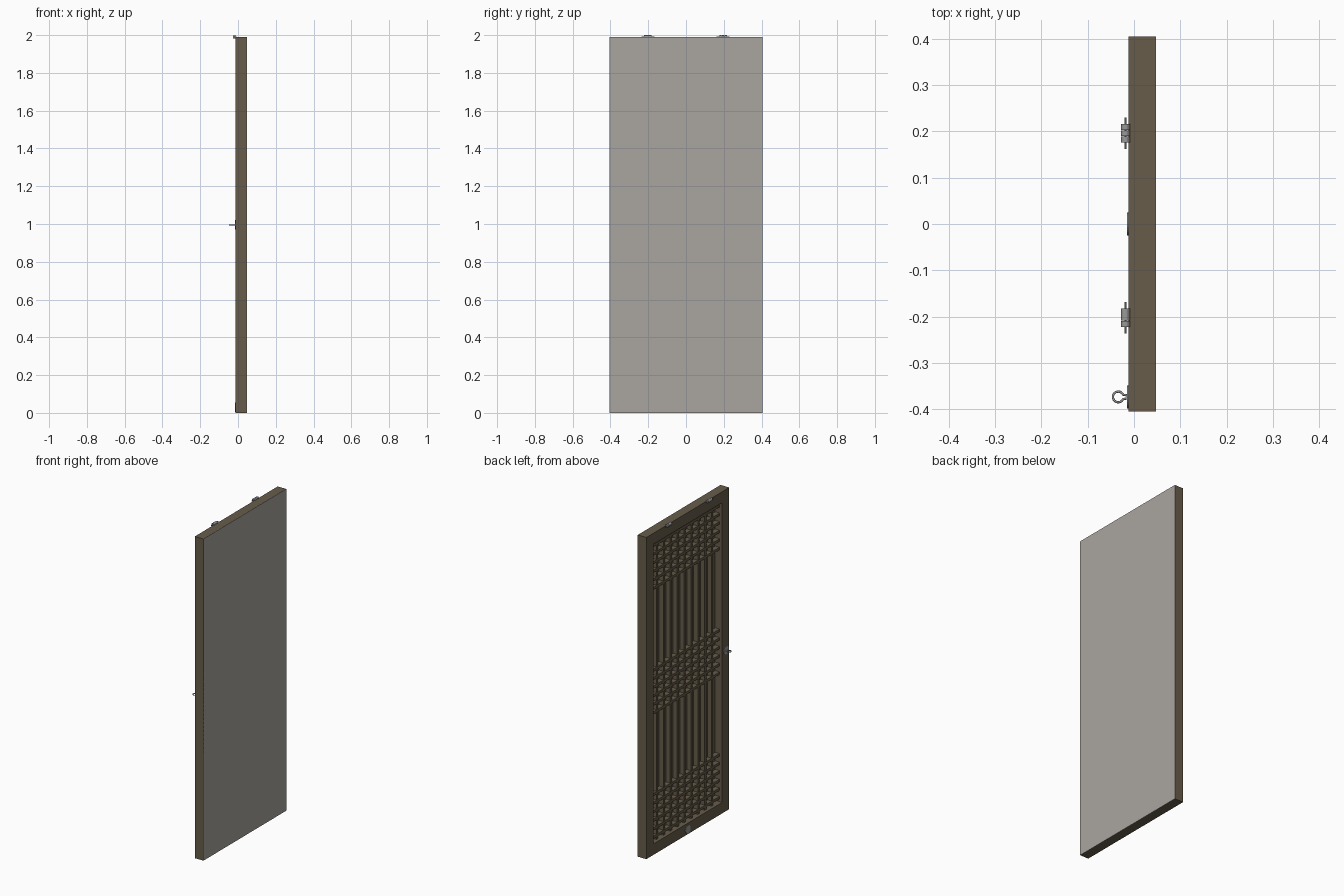
import bpy, bmesh, math
from mathutils import Vector

if "Cube" in bpy.data.objects:
    bpy.data.objects.remove(bpy.data.objects["Cube"])

def mat(name, c):
    m = bpy.data.materials.new(name)
    m.diffuse_color = (*c, 1)
    m.use_nodes = True
    m.node_tree.nodes["Principled BSDF"].inputs["Base Color"].default_value = m.diffuse_color
    return m

WOOD = mat("brown wood", (0.135, 0.108, 0.068))
PAPER = mat("grey paper", (0.40, 0.375, 0.35))
METAL = mat("grey metal", (0.32, 0.32, 0.32))

def finish(name, bm, m):
    bmesh.ops.recalc_face_normals(bm, faces=bm.faces)
    me = bpy.data.meshes.new(name)
    bm.to_mesh(me)
    bm.free()
    me.materials.append(m)
    ob = bpy.data.objects.new(name, me)
    bpy.context.collection.objects.link(ob)
    return ob

def box(name, x0, x1, y0, y1, z0, z1, m):
    bm = bmesh.new()
    bmesh.ops.create_cube(bm, size=1)
    for v in bm.verts:
        v.co = ((x0 + x1) / 2 + v.co.x * (x1 - x0),
                (y0 + y1) / 2 + v.co.y * (y1 - y0),
                (z0 + z1) / 2 + v.co.z * (z1 - z0))
    return finish(name, bm, m)

def cylinder(name, r, length, loc, axis, m, n=16):
    bm = bmesh.new()
    bmesh.ops.create_cone(bm, cap_ends=True, segments=n, radius1=r, radius2=r, depth=length)
    rot = Vector((0, 0, 1)).rotation_difference(Vector(axis))
    for v in bm.verts:
        v.co = rot @ v.co + Vector(loc)
    return finish(name, bm, m)

X0, X1, W, H, F = -0.012, 0.046, 0.405, 1.99, 0.068

# mitred frame: four members, each a prism between outer and inner corners
outer = [(-W, 0), (W, 0), (W, H), (-W, H)]
inner = [(-W + F, F), (W - F, F), (W - F, H - F), (-W + F, H - F)]
for i, side in enumerate(("bottom", "right", "top", "left")):
    j = (i + 1) % 4
    bm = bmesh.new()
    quad = (outer[i], outer[j], inner[j], inner[i])
    a = [bm.verts.new((X0, *p)) for p in quad]
    b = [bm.verts.new((X1, *p)) for p in quad]
    bm.faces.new(a)
    bm.faces.new(b)
    for k in (0, 2):  # outer and inner sides, mitre ends stay open
        bm.faces.new((a[k], a[k + 1], b[k + 1], b[k]))
    finish("frame_" + side, bm, WOOD)

# backing board and paper sheet
box("backing_board", 0.036, 0.044, -W + F, W - F, F, H - F, WOOD)
box("paper_sheet", 0.0445, 0.047, -W, W, 0, H, PAPER)

# vertical lattice bars
B = 0.008
N = 9
for i in range(N):
    y = -W + F + (i + 1) * 2 * (W - F) / (N + 1)
    box("lattice_upright", 0.008, 0.037, y - B, y + B, F, H - F, WOOD)

# three bands of horizontal lattice bars
for start in (0.092, H / 2 - 0.1325, H - 0.092 - 0.265):
    for k in range(6):
        z = start + k * 0.053
        box("lattice_crossbar", 0.006, 0.037, -W + F, W - F, z - B, z + B, WOOD)

# top hinges: three knuckles and a pin
for y in (-0.202, 0.196):
    for k in (-1, 0, 1):
        cylinder("hinge_knuckle", 0.0095, 0.0125, (-0.0185, y + k * 0.0135, H), (0, 1, 0), METAL)
    cylinder("hinge_pin", 0.0025, 0.068, (-0.0185, y, H), (0, 1, 0), METAL, 10)

# round plates for the pull and the bottom catch
cylinder("pull_plate", 0.025, 0.003, (-0.0133, -0.373, 0.995), (1, 0, 0), METAL, 24)
cylinder("bottom_plate", 0.025, 0.003, (-0.0133, 0, 0.03), (1, 0, 0), METAL, 24)

# pull: open eye ring whose two ends run into the plate
cu = bpy.data.curves.new("pull_ring", 'CURVE')
cu.dimensions = '3D'
cu.bevel_depth = 0.0025
cu.bevel_resolution = 2
cu.use_fill_caps = True
pts = [(-0.013, -0.370)]
for k in range(21):
    t = math.radians(25 + 310 * k / 20)
    pts.append((-0.034 + 0.0115 * math.cos(t), -0.373 + 0.0115 * math.sin(t)))
pts.append((-0.013, -0.376))
sp = cu.splines.new('POLY')
sp.points.add(len(pts) - 1)
for p, (x, y) in zip(sp.points, pts):
    p.co = (x, y, 0.995, 1)
cu.materials.append(METAL)
bpy.context.collection.objects.link(bpy.data.objects.new("pull_ring", cu))
